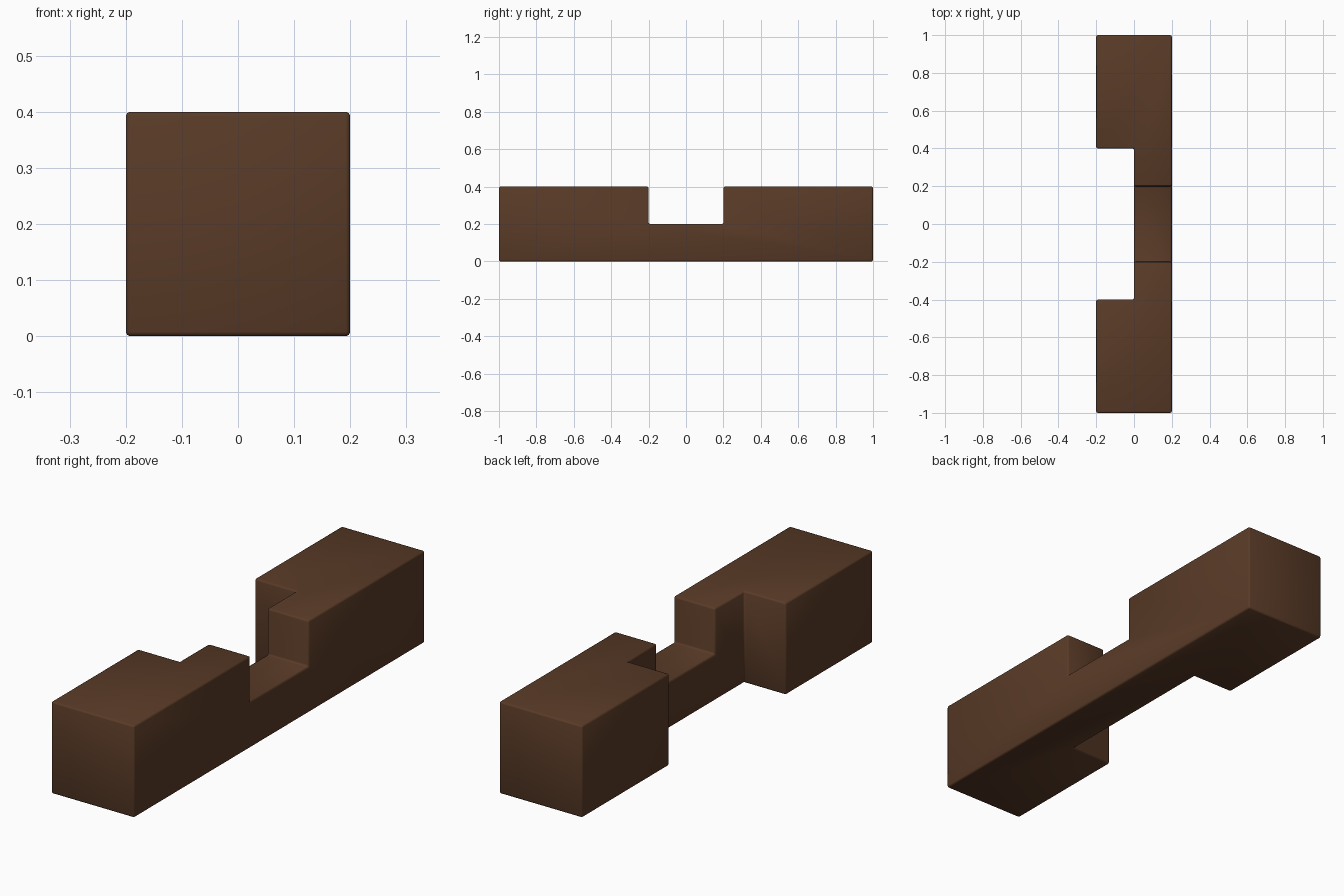
import bpy
import math

if "Cube" in bpy.data.objects:
    bpy.data.objects.remove(bpy.data.objects["Cube"])


def box(name, x, y, z):
    """Box spanning the given (min, max) ranges."""
    bpy.ops.mesh.primitive_cube_add(size=1, location=[sum(r) / 2 for r in (x, y, z)])
    ob = bpy.context.object
    ob.name = name
    ob.scale = [r[1] - r[0] for r in (x, y, z)]
    bpy.ops.object.transform_apply(location=True, rotation=True, scale=True)
    return ob


wood = bpy.data.materials.new("dark brown wood")
wood.diffuse_color = (0.1, 0.043, 0.02, 1)
wood.use_nodes = True
wood.node_tree.nodes["Principled BSDF"].inputs["Base Color"].default_value = wood.diffuse_color

# Square bar
bar = box("notched_bar", (-0.2, 0.2), (-1, 1), (0, 0.4))

# Notches: across the top, and full height down the left side
cutters = [
    box("top_notch_cutter", (-0.5, 0.5), (-0.2, 0.2), (0.2, 0.7)),
    box("side_notch_cutter", (-0.5, 0.0), (-0.4, 0.4), (-0.3, 0.8)),
]
bpy.ops.object.select_all(action='DESELECT')
bar.select_set(True)
bpy.context.view_layer.objects.active = bar
for c in cutters:
    m = bar.modifiers.new(c.name, 'BOOLEAN')
    m.operation = 'DIFFERENCE'
    m.solver = 'EXACT'
    m.object = c
    bpy.ops.object.modifier_apply(modifier=m.name)
for c in cutters:
    bpy.data.objects.remove(c, do_unlink=True)

bar.data.materials.clear()
bar.data.materials.append(wood)

# Slightly rounded edges
bev = bar.modifiers.new("soft_edges", 'BEVEL')
bev.width = 0.008
bev.segments = 2
bev.limit_method = 'ANGLE'
bev.angle_limit = math.radians(30)
bpy.ops.object.modifier_apply(modifier=bev.name)
bpy.ops.object.shade_smooth_by_angle(angle=math.radians(50))
